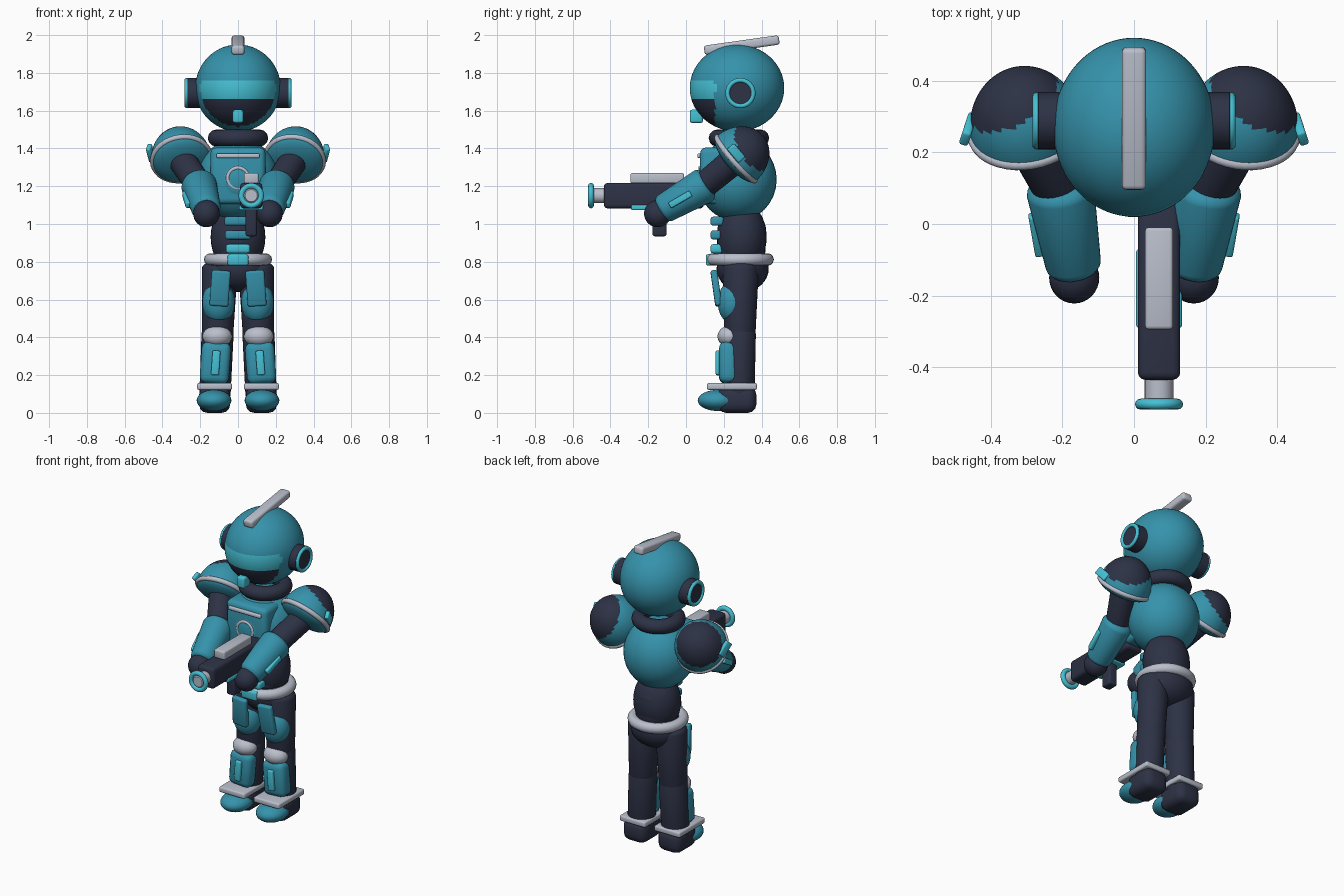
import bpy, bmesh, math
from mathutils import Matrix, Vector

if "Cube" in bpy.data.objects:
    bpy.data.objects.remove(bpy.data.objects["Cube"], do_unlink=True)


def material(name, rgb):
    m = bpy.data.materials.new(name)
    m.use_nodes = True
    m.diffuse_color = (*rgb, 1)
    m.node_tree.nodes["Principled BSDF"].inputs["Base Color"].default_value = (*rgb, 1)
    return m


TEAL = material("teal armour", (.036, .29, .41))
CYAN = material("bright cyan", (.06, .53, .66))
DARK = material("dark navy", (.026, .032, .06))
GREY = material("pale grey", (.49, .52, .60))


def finish(name, bm, mats, matrix, rule=None):
    """Place the mesh, colour its faces and shade it."""
    bm.transform(matrix)
    bmesh.ops.recalc_face_normals(bm, faces=bm.faces)
    if rule:
        for f in bm.faces:
            f.material_index = rule(f.calc_center_median())
    me = bpy.data.meshes.new(name)
    bm.to_mesh(me)
    bm.free()
    ob = bpy.data.objects.new(name, me)
    bpy.context.collection.objects.link(ob)
    for m in mats if isinstance(mats, tuple) else (mats,):
        me.materials.append(m)
    bpy.ops.object.select_all(action="DESELECT")
    ob.select_set(True)
    bpy.context.view_layer.objects.active = ob
    bpy.ops.object.shade_smooth_by_angle(angle=math.radians(40))
    return ob


def aim(loc, axis):
    """Matrix that turns local z along axis, then moves to loc."""
    return Matrix.Translation(loc) @ Vector(axis).to_track_quat("Z", "Y").to_matrix().to_4x4()


def ball(name, mat, loc, radii, rule=None, detail=32):
    bm = bmesh.new()
    bmesh.ops.create_uvsphere(bm, u_segments=detail, v_segments=detail // 2, radius=1)
    finish(name, bm, mat, Matrix.Translation(loc) @ Matrix.Diagonal((*radii, 1)), rule)


def box(name, mat, loc, size, bevel=.012, rot=None):
    bm = bmesh.new()
    bmesh.ops.create_cube(bm, size=1, matrix=Matrix.Diagonal((*size, 1)))
    bmesh.ops.bevel(bm, geom=bm.edges[:], offset=bevel, segments=3, profile=.5, affect="EDGES")
    turn = rot.to_4x4() if rot else Matrix.Identity(4)
    finish(name, bm, mat, Matrix.Translation(loc) @ turn)


def lathe(name, mat, profile, matrix, closed=False, rule=None, steps=32):
    """Spin (radius, height) points around local z."""
    bm = bmesh.new()
    vs = [bm.verts.new((r, 0, z)) for r, z in profile]
    es = [bm.edges.new(p) for p in zip(vs, vs[1:])]
    if closed:
        es.append(bm.edges.new((vs[-1], vs[0])))
    bmesh.ops.spin(bm, geom=vs + es, cent=(0, 0, 0), axis=(0, 0, 1),
                   angle=math.tau, steps=steps)
    bmesh.ops.remove_doubles(bm, verts=bm.verts, dist=1e-5)
    finish(name, bm, mat, matrix, rule)


def arc(r, z, squash, start, end, n=6):
    angles = [math.radians(start + (end - start) * i / n) for i in range(n + 1)]
    return [(max(0, r * math.cos(a)), z + r * squash * math.sin(a)) for a in angles]


def limb(name, mat, a, b, ra, rb, squash=1):
    """Tapered rod with rounded ends."""
    axis = Vector(b) - Vector(a)
    profile = arc(ra, 0, squash, -90, 0) + arc(rb, axis.length, squash, 0, 90)
    lathe(name, mat, profile, aim(a, axis))


def ring(name, mat, loc, axis, major, minor, scale=(1, 1, 1)):
    profile = [(major + minor * math.cos(i * math.tau / 12),
                minor * math.sin(i * math.tau / 12)) for i in range(12)]
    m = aim(loc, axis) @ Matrix.Diagonal((*scale, 1))
    lathe(name, mat, profile, m, closed=True, steps=40)


def disc(name, mat, loc, axis, r, length):
    h = length / 2
    c = min(.008, h * .5)
    lathe(name, mat, [(0, -h), (r - c, -h), (r, c - h), (r, h - c), (r - c, h), (0, h)],
          aim(loc, axis))


def tilt(axis, degrees):
    return Matrix.Rotation(math.radians(degrees), 3, axis)


# Head: helmet with visor band and dark face guard
def face_rule(p):
    if p.y > .155 or p.z > 1.765:
        return 0
    return 1 if p.z > 1.655 else 2


ball("helmet", (TEAL, CYAN, DARK), (0, .27, 1.72), (.226, .25, .23), face_rule, 72)
box("helmet_crest", GREY, (0, .295, 1.947), (.068, .4, .05), .014, tilt("X", 8))
box("chin_vent", CYAN, (0, .055, 1.57), (.056, .07, .07))
ring("collar", DARK, (0, .28, 1.455), (0, 0, 1), .115, .045)

# Torso
ball("torso", TEAL, (0, .27, 1.235), (.215, .21, .22))
box("chest_plate", TEAL, (0, .16, 1.255), (.29, .17, .3), .03)
box("chest_trim", GREY, (0, .12, 1.358), (.23, .12, .024), .008, tilt("X", -4))
ring("chest_emblem_ring", GREY, (0, .075, 1.243), (0, 1, 0), .054, .01)
disc("chest_emblem", CYAN, (0, .075, 1.243), (0, 1, 0), .05, .016)
ball("abdomen", DARK, (0, .295, .93), (.145, .132, .19))
limb("waist", DARK, (0, .295, .85), (0, .295, .98), .125, .128, .6)
for i in range(3):
    box(f"belly_plate_{i + 1}", CYAN if i == 2 else TEAL, (0, .165, 1.015 - .073 * i),
        (.145 - .008 * i, .07, .048), .014)
ring("belt", GREY, (0, .285, .812), (0, 0, 1), .147, .033)
box("belt_buckle", CYAN, (0, .125, .81), (.11, .04, .06))
ball("pelvis", DARK, (0, .3, .765), (.165, .138, .125))

for side, s in (("left", 1), ("right", -1)):
    def at(x, y, z):
        return Vector((s * x, y, z))

    # Ear pods
    disc(f"{side}_ear_pod", DARK, at(.235, .288, 1.693), (s, 0, 0), .08, .08)
    ring(f"{side}_ear_ring", CYAN, at(.272, .288, 1.693), (s, 0, 0), .068, .012)

    # Shoulder dome, dark on its outer rear cap
    centre = at(.3, .265, 1.345)
    axis = at(.12, .75, .65).normalized()
    cap = at(.4, .76, .5).normalized()

    def dome_rule(p):
        return int((p - centre).normalized().dot(cap) > .6)

    profile = arc(.158, 0, .35, -90, 0, 8) + arc(.158, 0, 1.2, 0, 90, 20)[1:]
    lathe(f"{side}_shoulder_dome", (TEAL, DARK), profile, aim(centre, axis),
          rule=dome_rule, steps=56)
    ring(f"{side}_shoulder_rim", GREY, centre, axis, .152, .015)
    box(f"{side}_shoulder_tab", CYAN, at(.463, .265, 1.375), (.026, .05, .095), .008,
        tilt("Z", s * 18) @ tilt("X", 41))

    # Arm reaching forward to the blaster
    elbow, wrist = at(.205, .09, 1.2), at(.17, -.11, 1.085)
    limb(f"{side}_upper_arm", DARK, centre, elbow, .075, .07)
    limb(f"{side}_forearm", TEAL, elbow, wrist, .095, .078, .5)
    ball(f"{side}_hand", DARK, at(.167, -.15, 1.055), (.07, .072, .072))
    along = (wrist - elbow).to_track_quat("Y", "Z").to_matrix()
    box(f"{side}_forearm_light", CYAN, at(.272, -.03, 1.13), (.028, .13, .034), .007, along)

    # Leg with its armour
    knee = at(.108, .285, .42)
    limb(f"{side}_thigh", DARK, at(.097, .29, .76), knee, .095, .083, .5)
    limb(f"{side}_shin", DARK, knee, at(.122, .28, .1), .085, .083, .5)
    ball(f"{side}_thigh_guard", TEAL, at(.103, .245, .585), (.086, .077, .112))
    lean = tilt("Y", -s * 4)
    box(f"{side}_hip_plate", TEAL, at(.095, .16, .66), (.1, .036, .19), .012,
        lean @ tilt("X", 8))
    ball(f"{side}_knee_pad", GREY, at(.11, .232, .405), (.078, .065, .057))
    box(f"{side}_shin_guard", TEAL, at(.12, .225, .265), (.155, .1, .22), .035, lean)
    box(f"{side}_shin_light", CYAN, at(.118, .172, .265), (.042, .03, .13), .008, lean)
    box(f"{side}_ankle_plate", GREY, at(.124, .243, .14), (.185, .265, .036), .01)
    ball(f"{side}_toe_cap", TEAL, at(.127, .17, .066), (.092, .108, .056))
    box(f"{side}_boot", DARK, at(.124, .27, .07), (.165, .205, .14), .045)

# Blaster held in front, on the left of the middle
GX, GZ = .07, 1.15
box("blaster_body", DARK, (GX, -.17, GZ), (.118, .53, .135), .02)
box("blaster_rail", GREY, (GX, -.152, 1.242), (.078, .285, .055), .01)
box("blaster_side_plate", CYAN, (GX, -.18, 1.087), (.128, .22, .028), .008)
box("blaster_grip", DARK, (GX, -.14, 1.02), (.06, .075, .17), .012)
disc("blaster_barrel", GREY, (GX, -.46, GZ), (0, -1, 0), .04, .104)
ring("blaster_muzzle", CYAN, (GX, -.503, GZ), (0, -1, 0), .052, .015)
